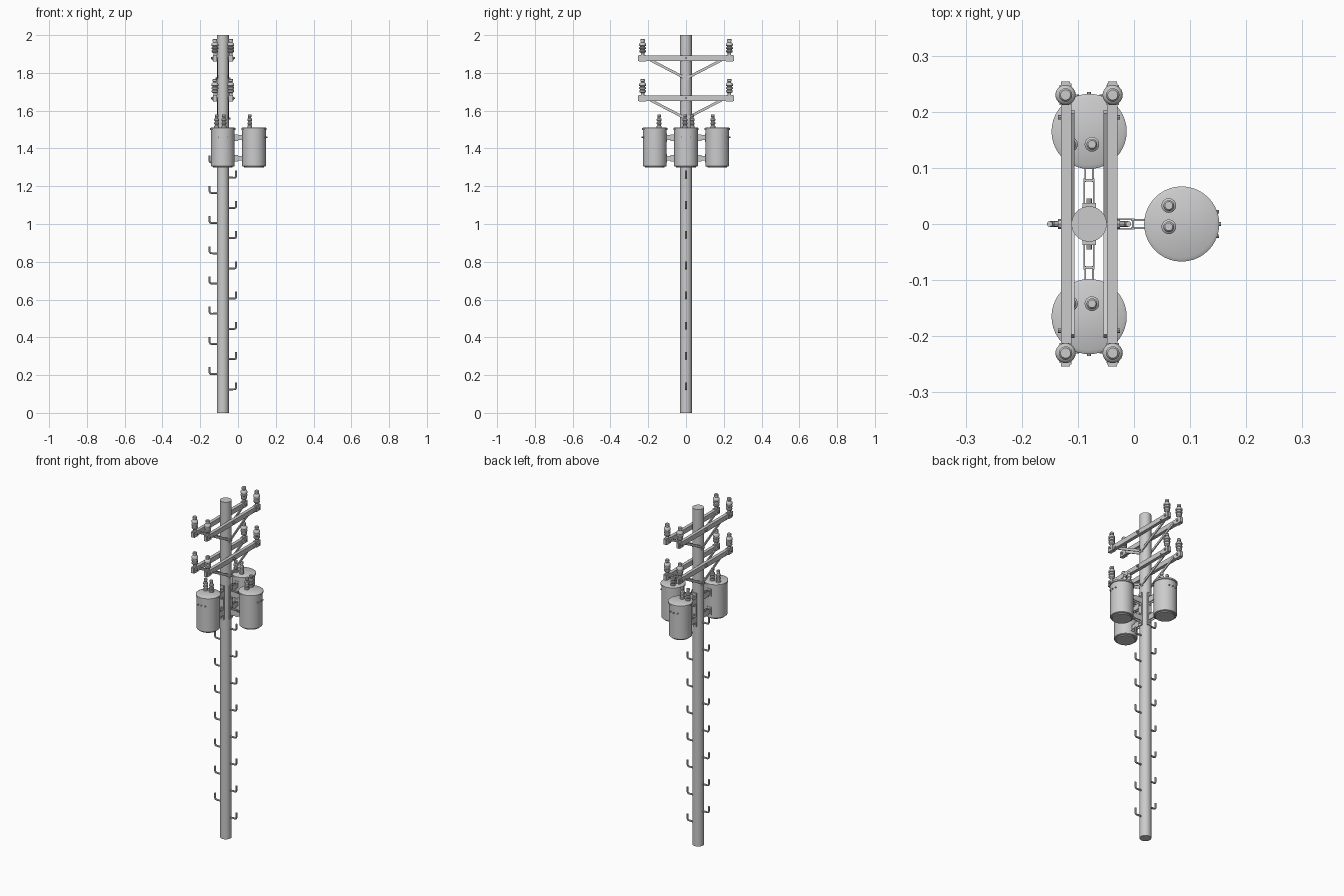
import bpy, bmesh, math
from mathutils import Matrix, Vector

if "Cube" in bpy.data.objects:
    bpy.data.objects.remove(bpy.data.objects["Cube"])

PX = -0.08  # pole axis in x
T, R = Matrix.Translation, Matrix.Rotation


def lathe(bm, prof, m=Matrix(), n=24):
    """Revolve (radius, z) points about z, with closed ends."""
    rings = [[bm.verts.new(m @ Vector((r * math.cos(2 * math.pi * i / n),
                                       r * math.sin(2 * math.pi * i / n), z)))
              for i in range(n)] for r, z in prof]
    for a, b in zip(rings, rings[1:]):
        for i in range(n):
            j = (i + 1) % n
            bm.faces.new((a[i], a[j], b[j], b[i]))
    bm.faces.new(rings[0][::-1])
    bm.faces.new(rings[-1])


def box(bm, c, s, rot=Matrix()):
    bmesh.ops.create_cube(bm, size=1, matrix=T(c) @ rot @ Matrix.Diagonal((*s, 1)))


def bolt(bm, c, r, length, axis='X'):
    rot = R(math.pi / 2, 4, 'Y') if axis == 'X' else Matrix()
    lathe(bm, [(r, -length / 2), (r, length / 2)], T(c) @ rot, 8)


def finish(bm, name, m=Matrix()):
    bm.transform(m)
    bmesh.ops.recalc_face_normals(bm, faces=bm.faces)
    me = bpy.data.meshes.new(name)
    bm.to_mesh(me)
    bm.free()
    ob = bpy.data.objects.new(name, me)
    bpy.context.collection.objects.link(ob)
    bpy.ops.object.select_all(action='DESELECT')
    ob.select_set(True)
    bpy.context.view_layer.objects.active = ob
    bpy.ops.object.shade_smooth_by_angle(angle=math.radians(35))
    return ob


# Pole
bm = bmesh.new()
lathe(bm, [(0.0315, 0), (0.0315, 2)], T((PX, 0, 0)), 32)
finish(bm, "pole")

# Ribbed insulator profile, z measured from the crossarm centre
INSULATOR = [(0.009, 0.01), (0.009, 0.027), (0.014, 0.03), (0.017, 0.034), (0.017, 0.041),
             (0.013, 0.044), (0.013, 0.047), (0.018, 0.05), (0.018, 0.057), (0.013, 0.06),
             (0.013, 0.063), (0.018, 0.066), (0.018, 0.075), (0.014, 0.081), (0.009, 0.083),
             (0.009, 0.087), (0.012, 0.089), (0.012, 0.098), (0.009, 0.102)]

# Crossarms with braces, bolts and insulators
for level, z in (("upper", 1.878), ("lower", 1.666)):
    arms, braces, hardware, ins = (bmesh.new() for _ in range(4))
    for sx in (-1, 1):
        ax = PX + sx * 0.041
        box(arms, (ax, 0, z), (0.019, 0.50, 0.028))
        bx = PX + sx * 0.029
        box(braces, (bx, 0, z - 0.109), (0.008, 0.026, 0.02))
        bolt(hardware, (PX + sx * 0.034, 0, z - 0.107), 0.005, 0.012)
        bolt(hardware, (PX + sx * 0.052, 0, z), 0.009, 0.006)
        bolt(hardware, (PX + sx * 0.057, 0, z), 0.005, 0.012)
        for sy in (-1, 1):
            # Diagonal brace from arm to pole
            a, b = Vector((bx, 0, z - 0.108)), Vector((bx, sy * 0.20, z - 0.004))
            d = b - a
            box(braces, (a + b) / 2, (0.006, d.length, 0.014),
                R(math.atan2(d.z, d.y), 4, 'X'))
            bolt(hardware, (ax, sy * 0.19, z - 0.008), 0.004, 0.028)
            # End sleeve and insulator
            ix = PX + sx * 0.042
            box(hardware, (ix, sy * 0.230, z), (0.022, 0.036, 0.034))
            box(hardware, (ix, sy * 0.247, z), (0.016, 0.014, 0.03))
            bolt(hardware, (ix, sy * 0.230, z), 0.006, 0.034)
            lathe(ins, INSULATOR, T((ix, sy * 0.230, z)))
    finish(arms, level + "_crossarms")
    finish(braces, level + "_braces")
    finish(hardware, level + "_arm_hardware")
    finish(ins, level + "_insulators")

BUSHING = [(0.013, 1.505), (0.013, 1.518), (0.010, 1.521), (0.010, 1.526), (0.013, 1.529),
           (0.013, 1.536), (0.010, 1.539), (0.010, 1.544), (0.013, 1.547), (0.013, 1.556),
           (0.008, 1.560), (0.008, 1.566), (0.0095, 1.568), (0.0095, 1.578), (0.007, 1.581)]
TANK = [(0.052, 1.298), (0.052, 1.304), (0.059, 1.304), (0.0625, 1.307), (0.0625, 1.497),
        (0.067, 1.498), (0.067, 1.507), (0.060, 1.511)]

# Transformers: built along +x from the pole, then turned (and mirrored) into place
turn = R(math.pi / 2, 4, 'Z')
places = {"right": Matrix(), "back": turn, "front": Matrix.Diagonal((1, -1, 1, 1)) @ turn}
for side, m in places.items():
    m = T((PX, 0, 0)) @ m
    tank, bush, mount = (bmesh.new() for _ in range(3))
    lathe(tank, TANK, T((0.165, 0, 0)), 40)
    for a in (-20, 0, 20):
        t = math.radians(a)
        bolt(tank, (0.165 + 0.064 * math.cos(t), 0.064 * math.sin(t), 1.46), 0.0035, 0.012)
    for v in (0.033, -0.005):
        lathe(bush, BUSHING, T((0.142, v, 0)))
    # Pole strap plus two hanger channels
    box(mount, (0.033, 0, 1.405), (0.008, 0.024, 0.20))
    for z in (1.348, 1.457):
        for s in (-1, 1):
            box(mount, (0.058, s * 0.0085, z), (0.046, 0.003, 0.034))
            box(mount, (0.092, s * 0.007, z), (0.034, 0.003, 0.026))
        box(mount, (0.078, 0, z), (0.004, 0.018, 0.034))
        box(mount, (0.104, 0, z), (0.006, 0.03, 0.044))
        for dz in (-0.028, 0.028):
            bolt(mount, (0.040, 0, z + dz), 0.005, 0.01)
    finish(tank, side + "_transformer_tank", m)
    finish(bush, side + "_transformer_bushings", m)
    finish(mount, side + "_transformer_mount", m)

# Climbing steps: bent rods alternating left and right
for side, s, z0 in (("right", 1, 0.125), ("left", -1, 0.205)):
    cu = bpy.data.curves.new(side + "_steps", 'CURVE')
    cu.dimensions = '3D'
    cu.bevel_depth, cu.bevel_resolution, cu.use_fill_caps = 0.0052, 2, True
    for i in range(8):
        z = z0 + 0.16 * i
        path = [(0.028, 0), (0.061, 0), (0.067, 0.002), (0.070, 0.008), (0.070, 0.037)]
        sp = cu.splines.new('POLY')
        sp.points.add(len(path) - 1)
        for p, (x, dz) in zip(sp.points, path):
            p.co = (PX + s * x, 0, z + dz, 1)
    tmp = bpy.data.objects.new("tmp", cu)
    bpy.context.collection.objects.link(tmp)
    bpy.context.view_layer.update()
    me = bpy.data.meshes.new_from_object(tmp.evaluated_get(bpy.context.evaluated_depsgraph_get()))
    bm = bmesh.new()
    bm.from_mesh(me)
    bpy.data.objects.remove(tmp)
    finish(bm, side + "_steps")
